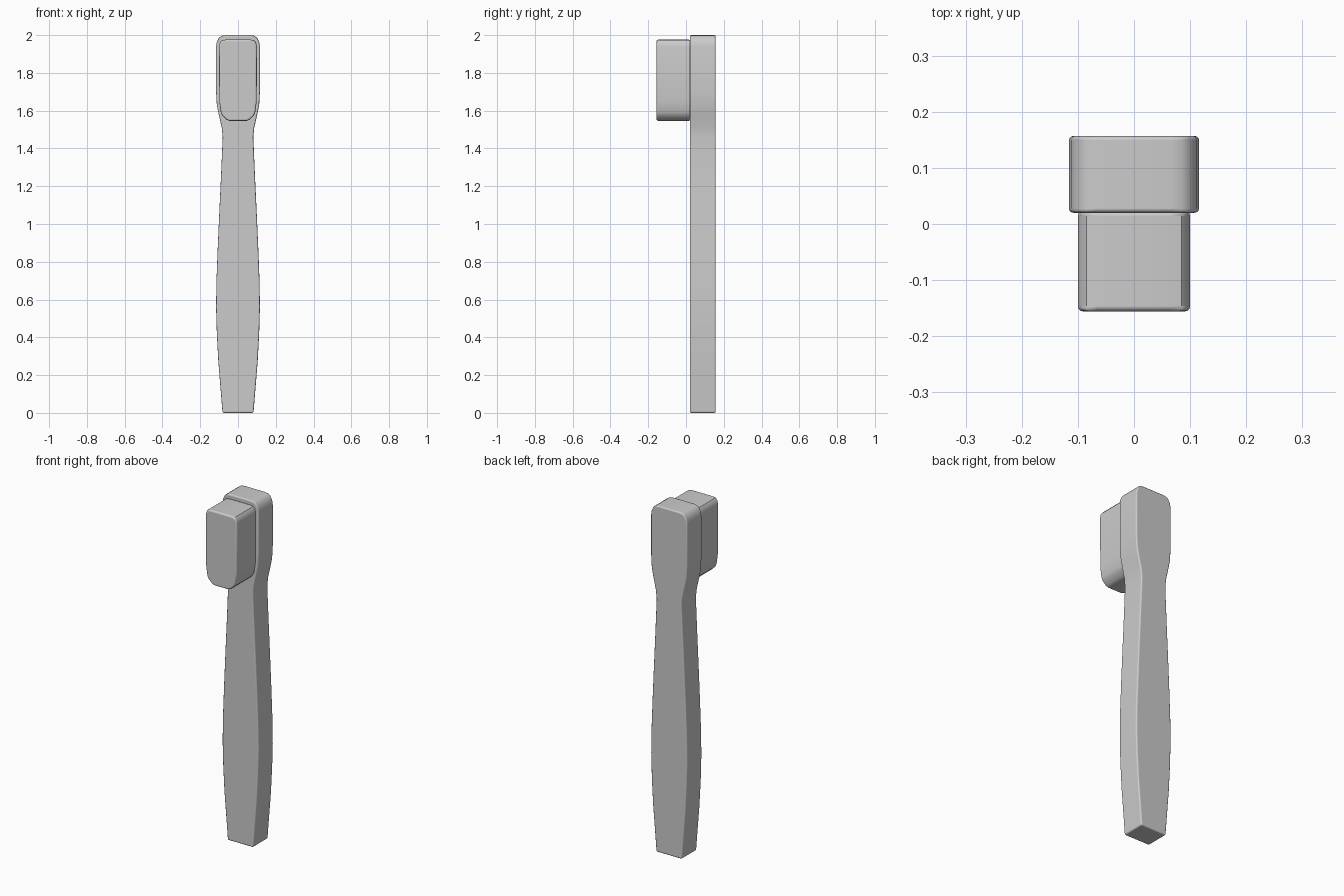
import bpy
import bmesh

if "Cube" in bpy.data.objects:
    bpy.data.objects.remove(bpy.data.objects["Cube"], do_unlink=True)

grey = bpy.data.materials.new("plain grey")
grey.use_nodes = True
colour = (0.6, 0.6, 0.6, 1)
grey.diffuse_color = colour
grey.node_tree.nodes["Principled BSDF"].inputs["Base Color"].default_value = colour


def extruded_part(name, half_profile, y_front, y_back, bevel):
    """Mirror a half outline (half width, height) and extrude it along y."""
    outline = half_profile + [(-x, z) for x, z in reversed(half_profile)]
    bm = bmesh.new()
    face = bm.faces.new([bm.verts.new((x, y_front, z)) for x, z in outline])
    result = bmesh.ops.extrude_face_region(bm, geom=[face])
    moved = [v for v in result["geom"] if isinstance(v, bmesh.types.BMVert)]
    bmesh.ops.translate(bm, verts=moved, vec=(0, y_back - y_front, 0))
    bmesh.ops.recalc_face_normals(bm, faces=bm.faces)
    mesh = bpy.data.meshes.new(name)
    bm.to_mesh(mesh)
    bm.free()
    mesh.materials.append(grey)
    obj = bpy.data.objects.new(name, mesh)
    bpy.context.collection.objects.link(obj)
    bpy.ops.object.select_all(action="DESELECT")
    obj.select_set(True)
    bpy.context.view_layer.objects.active = obj
    bpy.ops.object.shade_smooth_by_angle(angle=0.7)
    # Soften the front and back rims
    mod = obj.modifiers.new("soft_edges", "BEVEL")
    mod.width = bevel
    mod.segments = 3
    mod.limit_method = "ANGLE"
    mod.angle_limit = 0.9
    mod.harden_normals = True
    return obj


# Handle: tapered grip, narrow neck and rounded head
extruded_part("handle", [
    (0.082, 0), (0.09, 0.1), (0.104, 0.27), (0.112, 0.42), (0.116, 0.56),
    (0.114, 0.7), (0.107, 0.88), (0.099, 1.06), (0.09, 1.25), (0.081, 1.46),
    (0.086, 1.51), (0.102, 1.58), (0.112, 1.63), (0.116, 1.7), (0.116, 1.94),
    (0.112, 1.965), (0.1, 1.987), (0.085, 1.997), (0.065, 2.0),
], 0.02, 0.157, 0.008)

# Bristles: one soft block with a tapered lower end
extruded_part("bristles", [
    (0.045, 1.546), (0.06, 1.552), (0.082, 1.573), (0.091, 1.59),
    (0.099, 1.65), (0.1, 1.94), (0.096, 1.96), (0.085, 1.973), (0.065, 1.976),
], -0.156, 0.024, 0.01)
